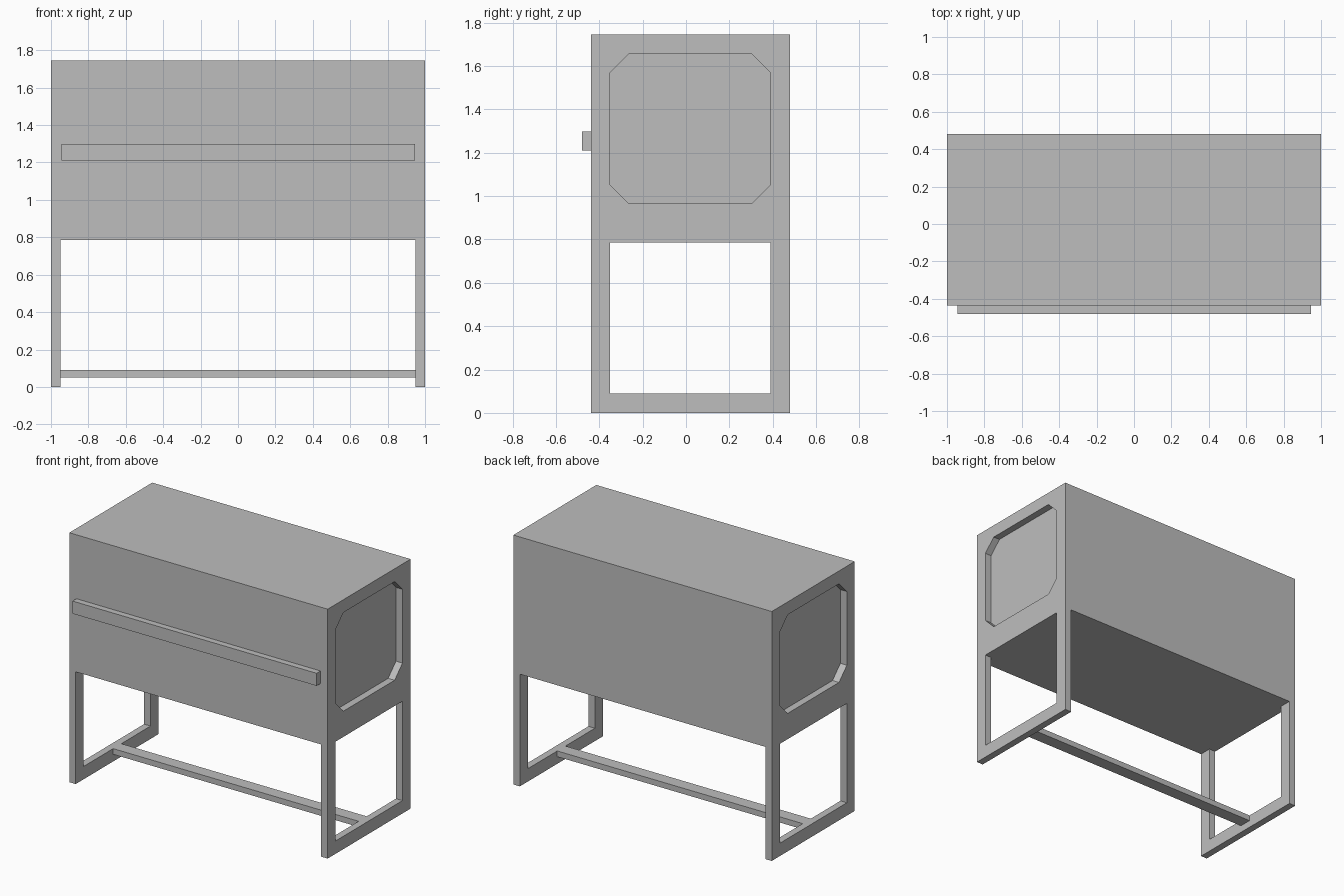
import bpy
import bmesh
from mathutils import Vector

cube = bpy.data.objects.get("Cube")
if cube:
    bpy.data.objects.remove(cube, do_unlink=True)

grey = bpy.data.materials.new("plain grey")
grey.use_nodes = True
colour = (0.515, 0.515, 0.515, 1)
grey.diffuse_color = colour
grey.node_tree.nodes["Principled BSDF"].inputs["Base Color"].default_value = colour

FRONT, BACK = -0.437, 0.48      # depth of the cabinet
HEIGHT, FLOOR = 1.745, 0.785    # top and underside of the cabinet
WALL, RAIL = 0.05, 0.09         # end frame thickness and rail width
MID = (FRONT + BACK) / 2


def prism(name, profile, direction):
    """Extrude a flat profile of 3D points along a direction."""
    bm = bmesh.new()
    face = bm.faces.new([bm.verts.new(p) for p in profile])
    moved = bmesh.ops.extrude_face_region(bm, geom=[face])["geom"]
    verts = [g for g in moved if isinstance(g, bmesh.types.BMVert)]
    bmesh.ops.translate(bm, verts=verts, vec=Vector(direction))
    bmesh.ops.recalc_face_normals(bm, faces=bm.faces)
    mesh = bpy.data.meshes.new(name)
    bm.to_mesh(mesh)
    bm.free()
    mesh.materials.append(grey)
    obj = bpy.data.objects.new(name, mesh)
    bpy.context.collection.objects.link(obj)
    return obj


def box(name, x, y, z):
    base = [(x[0], y[0], z[0]), (x[1], y[0], z[0]),
            (x[1], y[1], z[0]), (x[0], y[1], z[0])]
    return prism(name, base, (0, 0, z[1] - z[0]))


def cut(target, cutter):
    """Subtract the cutter for good and discard it."""
    cutter.hide_render = True
    mod = target.modifiers.new("cut", "BOOLEAN")
    mod.operation = "DIFFERENCE"
    mod.solver = "EXACT"
    mod.object = cutter
    bpy.context.view_layer.objects.active = target
    bpy.ops.object.modifier_apply(modifier=mod.name)
    bpy.data.objects.remove(cutter, do_unlink=True)


# Cabinet and end frames as one bridge-shaped body
inner = 1 - WALL
bridge = [(-1, 0), (-inner, 0), (-inner, FLOOR), (inner, FLOOR),
          (inner, 0), (1, 0), (1, HEIGHT), (-1, HEIGHT)]
body = prism("cabinet_with_end_frames", [(x, FRONT, z) for x, z in bridge],
             (0, BACK - FRONT, 0))

# Openings between the legs, and chamfered recesses in the end panels
y0, y1 = FRONT + RAIL - 0.003, BACK - RAIL
z0, z1, c = 0.965, 1.655, 0.087
octagon = [(y0 + c, z0), (y1 - c, z0), (y1, z0 + c), (y1, z1 - c),
           (y1 - c, z1), (y0 + c, z1), (y0, z1 - c), (y0, z0 + c)]
for side in (-1, 1):
    span = sorted((side * 0.9, side * 1.1))
    cut(body, box("leg_opening_cutter", span, (y0, y1), (RAIL, FLOOR)))
    cut(body, prism("recess_cutter", [(side * inner, y, z) for y, z in octagon],
                    (side * 0.1, 0, 0)))

# Front handle rail and low stretcher
box("front_handle_rail", (-0.945, 0.945), (-0.48, FRONT), (1.21, 1.298))
box("lower_stretcher", (-inner, inner), (MID - 0.045, MID + 0.045), (0.05, RAIL))
